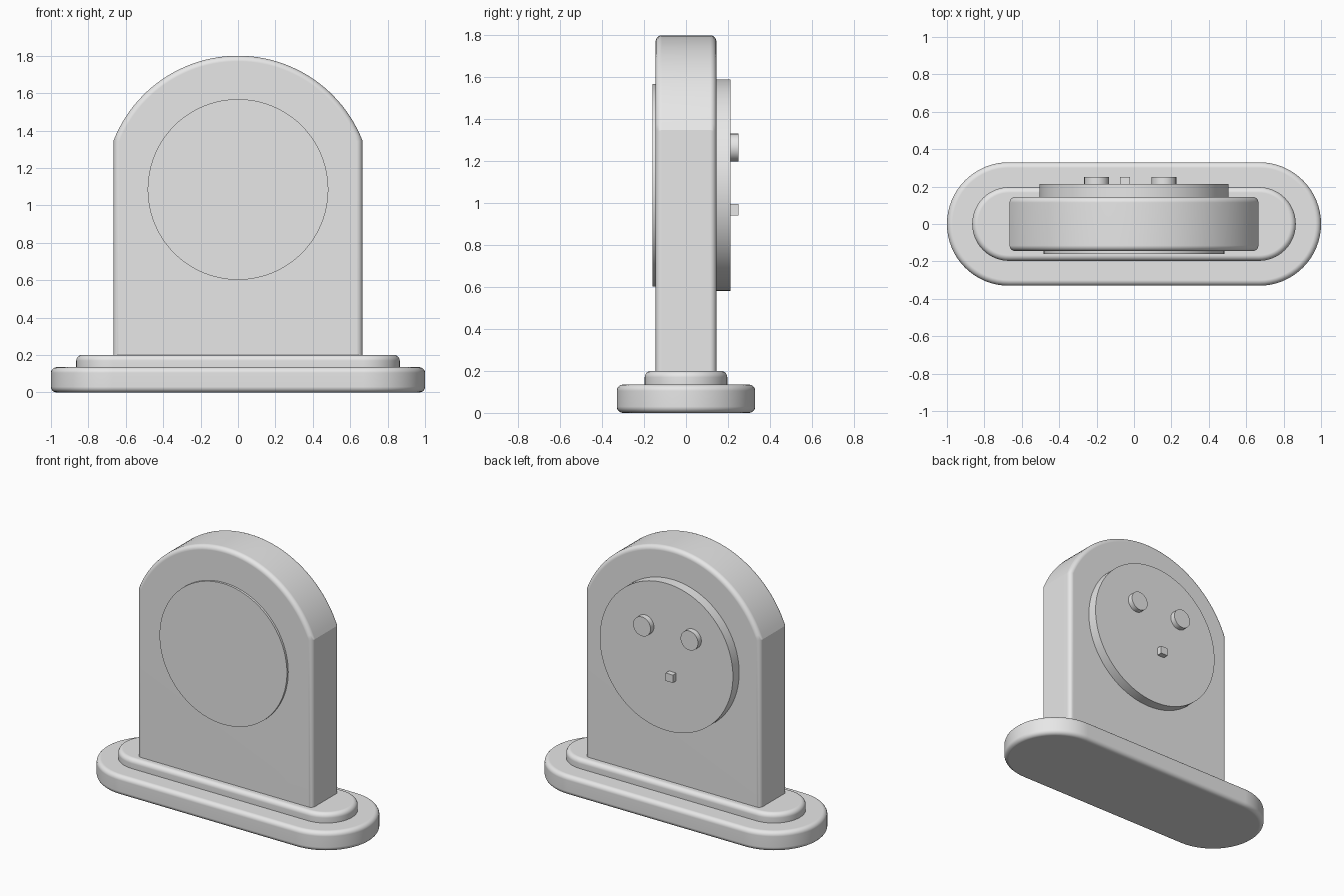
import bpy
import bmesh
from math import sin, cos, pi, asin, radians
from mathutils import Matrix, Vector

cube = bpy.data.objects.get("Cube")
if cube:
    bpy.data.objects.remove(cube, do_unlink=True)

grey = bpy.data.materials.new("plain_grey")
grey.use_nodes = True
grey.diffuse_color = (0.8, 0.8, 0.8, 1)
grey.node_tree.nodes["Principled BSDF"].inputs["Base Color"].default_value = (0.8, 0.8, 0.8, 1)

UPRIGHT = Matrix.Rotation(pi / 2, 4, 'X')  # profile y becomes z, depth becomes -y


def arc(cx, cy, r, start, end, steps):
    return [(cx + r * cos(start + (end - start) * i / steps),
             cy + r * sin(start + (end - start) * i / steps)) for i in range(steps + 1)]


def circle(cx, cy, r, steps):
    return arc(cx, cy, r, 0, 2 * pi, steps)[:-1]


def stadium(half_length, r):
    c = half_length - r
    return arc(c, 0, r, -pi / 2, pi / 2, 32) + arc(-c, 0, r, pi / 2, 3 * pi / 2, 32)


def prism(name, outline, low, high, rim=0, matrix=None):
    """Extrude an outline from low to high, optionally rounding both rims."""
    bm = bmesh.new()
    bottom = bm.faces.new([bm.verts.new((x, y, low)) for x, y in outline])
    ext = bmesh.ops.extrude_face_region(bm, geom=[bottom], use_keep_orig=True)
    top_verts = [v for v in ext["geom"] if isinstance(v, bmesh.types.BMVert)]
    bmesh.ops.translate(bm, verts=top_verts, vec=Vector((0, 0, high - low)))
    bmesh.ops.recalc_face_normals(bm, faces=bm.faces)
    if rim:
        edges = [e for e in bm.edges if abs(e.verts[0].co.z - e.verts[1].co.z) < 1e-5]
        bmesh.ops.bevel(bm, geom=edges, offset=rim, segments=5, profile=0.5,
                        affect='EDGES', clamp_overlap=True)
    if matrix:
        bm.transform(matrix)
    bmesh.ops.recalc_face_normals(bm, faces=bm.faces)
    mesh = bpy.data.meshes.new(name)
    bm.to_mesh(mesh)
    bm.free()
    mesh.materials.append(grey)
    obj = bpy.data.objects.new(name, mesh)
    bpy.context.collection.objects.link(obj)
    bpy.ops.object.select_all(action='DESELECT')
    obj.select_set(True)
    bpy.context.view_layer.objects.active = obj
    bpy.ops.object.shade_smooth_by_angle(angle=radians(20))
    if rim:
        mod = obj.modifiers.new("flat_caps", 'WEIGHTED_NORMAL')
        mod.keep_sharp = True
    return obj


# Stepped base
prism("base_lower", stadium(1.0, 0.33), 0, 0.135, 0.03)
prism("base_upper", stadium(0.865, 0.197), 0.1, 0.2, 0.03)

# Arched body
half, centre, radius = 0.665, 1.085, 0.715
a = pi / 2 - asin(half / radius)
body = [(-half, 0.15), (half, 0.15)] + arc(0, centre, radius, a, pi - a, 48)
prism("body", body, -0.145, 0.145, 0.03, UPRIGHT)

# Front dial and back cover
prism("front_dial", circle(0, centre, 0.483, 96), 0.13, 0.16, 0, UPRIGHT)
prism("back_cover", circle(0, centre, 0.505, 96), -0.213, -0.13, 0, UPRIGHT)

# Knobs and small switch on the back cover
for name, x in (("knob_right", -0.2), ("knob_left", 0.16)):
    prism(name, circle(x, 1.265, 0.066, 48), -0.25, -0.2, 0, UPRIGHT)
x, z, s = -0.048, 0.968, 0.027
prism("switch", [(x - s, z - s), (x + s, z - s), (x + s, z + s), (x - s, z + s)],
      -0.25, -0.2, 0, UPRIGHT)
